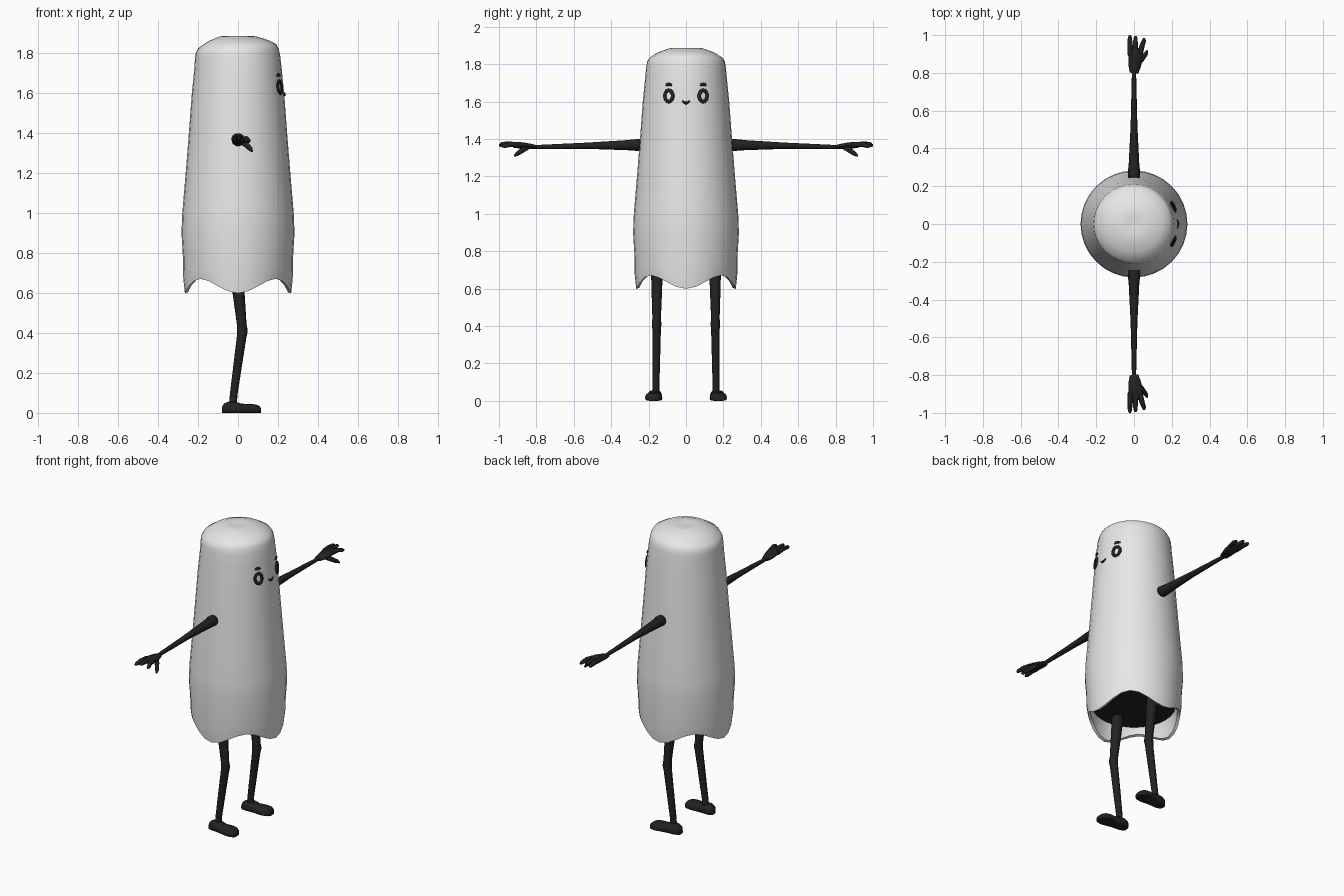
import bpy, bmesh, math
from mathutils import Vector

if "Cube" in bpy.data.objects:
    bpy.data.objects.remove(bpy.data.objects["Cube"])


def material(name, v):
    m = bpy.data.materials.new(name)
    m.diffuse_color = (v, v, v, 1)
    m.use_nodes = True
    m.node_tree.nodes["Principled BSDF"].inputs["Base Color"].default_value = m.diffuse_color
    return m


WHITE = material("sheet white", 0.8)
BLACK = material("soft black", 0.016)


def loft(name, rings, mat, loop=False, cap_start=True, cap_end=True, angle=50):
    """Skin a list of equal-length point rings into a smooth object."""
    bm = bmesh.new()
    vs = [[bm.verts.new(p) for p in r] for r in rings]
    n = len(rings[0])
    for i in range(len(vs) if loop else len(vs) - 1):
        a, b = vs[i], vs[(i + 1) % len(vs)]
        for k in range(n):
            bm.faces.new((a[k], a[(k + 1) % n], b[(k + 1) % n], b[k]))
    if not loop:
        if cap_start:
            bm.faces.new(vs[0])
        if cap_end:
            bm.faces.new(vs[-1])
    bmesh.ops.recalc_face_normals(bm, faces=bm.faces)
    me = bpy.data.meshes.new(name)
    bm.to_mesh(me)
    bm.free()
    me.materials.append(mat)
    ob = bpy.data.objects.new(name, me)
    bpy.context.collection.objects.link(ob)
    bpy.ops.object.select_all(action='DESELECT')
    ob.select_set(True)
    bpy.context.view_layer.objects.active = ob
    bpy.ops.object.shade_smooth_by_angle(angle=math.radians(angle))
    return ob


def tube(name, pts, radii, mat=BLACK, sides=10, loop=False, flat=1.0):
    """Tapered tube along a path; flat scales it along x."""
    pts = [Vector(p) for p in pts]
    n, rings = len(pts), []
    for i, p in enumerate(pts):
        a = pts[(i - 1) % n] if loop or i else p
        b = pts[(i + 1) % n] if loop or i < n - 1 else p
        t = (b - a).normalized()
        u = (Vector((1, 0, 0)) - t * t.x).normalized()
        w = t.cross(u)
        rings.append([p + radii[i] * (flat * u * math.cos(q) + w * math.sin(q))
                      for q in (2 * math.pi * k / sides for k in range(sides))])
    return loft(name, rings, mat, loop)


# Sheet body: outer profile (radius, height, hem wave, tilt), then the inner hem
SIDES = 32
PROFILE = [(.236, .72, 0, 0), (.246, .69, .3, 0), (.25, .64, 1, 0),
           (.266, .635, 1, 0), (.274, .70, .8, 0), (.275, .78, .35, 0),
           (.283, .90, 0, 0), (.279, 1.0, 0, 0), (.262, 1.2, 0, 0),
           (.246, 1.4, 0, 0), (.231, 1.6, 0, 0), (.219, 1.72, 0, 0),
           (.213, 1.785, 0, .005), (.208, 1.812, 0, .012), (.196, 1.835, 0, .01),
           (.15, 1.863, 0, .004), (.09, 1.885, 0, 0), (.045, 1.887, 0, 0),
           (.008, 1.882, 0, 0)]


def ring(r, z, wave, tilt):
    out = []
    for k in range(SIDES):
        a = 2 * math.pi * k / SIDES
        out.append((r * math.cos(a) - .4 * tilt, r * math.sin(a),
                    z - .036 * wave * math.cos(4 * a) + tilt * math.cos(a)))
    return out


loft("sheet_body", [ring(*p) for p in PROFILE], WHITE, cap_start=False)

# Dark underside closing the sheet
loft("dark_underside", [ring(.242, .715, 0, 0), ring(.238, .73, 0, 0)], BLACK)


# Face details wrapped on the +x side of the body
def on_body(y, z, off=.001):
    r = .231 - (z - 1.6) * .1
    return (math.sqrt(r * r - y * y) + off, y, z)


for side, label in ((-1, "left"), (1, "right")):
    y0 = side * .092
    ellipse = [on_body(y0 + .021 * math.cos(a), 1.63 + .030 * math.sin(a))
               for a in (2 * math.pi * k / 24 for k in range(24))]
    tube("eye_ring_" + label, ellipse, [.0095] * 24, sides=8, loop=True, flat=.8)
    brow = [on_body(y0 + .017 * t, 1.692 - .006 * t * t) for t in (-1, -.5, 0, .5, 1)]
    tube("eyebrow_" + label, brow, [.004, .008, .009, .008, .004], sides=8, flat=.8)

    # Arm, slim towards the wrist
    def sp(x, y, z):
        return (x, side * y, z)
    tube("arm_" + label,
         [sp(0, .225, 1.368), sp(0, .24, 1.368), sp(0, .265, 1.368), sp(0, .32, 1.367),
          sp(0, .52, 1.364), sp(0, .81, 1.357)],
         [.02, .032, .033, .028, .018, .011])

    # Palm, flattened, with three fingers and a thumb
    tube("palm_" + label,
         [sp(0, .80, 1.357), sp(.003, .83, 1.36), sp(.008, .87, 1.365), sp(.008, .915, 1.368),
          sp(.006, .93, 1.368)],
         [.011, .015, .018, .017, .010], flat=2.1)
    for i, (x0, x1, y1, z1) in enumerate([(-.018, -.022, 1.0, 1.368), (.006, .008, .995, 1.374),
                                          (.03, .053, .985, 1.362)]):
        tube(f"finger_{i + 1}_{label}",
             [sp(x0, .89, 1.368), sp((x0 + x1) / 2, .94, 1.372), sp(x1, y1 - .012, z1), sp(x1, y1, z1 - .002)],
             [.015, .014, .011, .005], sides=8)
    tube("thumb_" + label,
         [sp(.012, .84, 1.36), sp(.04, .87, 1.343), sp(.062, .90, 1.322), sp(.07, .918, 1.309)],
         [.013, .014, .012, .005], sides=8)

    # Leg bent at the knee
    tube("leg_" + label,
         [sp(-.01, .156, .74), sp(.003, .156, .6), sp(.019, .157, .44), sp(.022, .157, .41),
          sp(.018, .157, .38), sp(-.022, .16, .09), sp(-.026, .161, .03)],
         [.034, .030, .024, .027, .024, .019, .020])

    # Shoe: flat-soled sections from heel to toe
    shoe = []
    for x, w, h in [(-.08, .018, .03), (-.07, .031, .047), (-.045, .038, .057), (-.015, .038, .057),
                    (.015, .039, .046), (.06, .046, .045), (.09, .043, .042),
                    (.108, .033, .034), (.115, .02, .024)]:
        sec = []
        for k in range(16):
            a = 2 * math.pi * k / 16
            c, s = math.cos(a), math.sin(a)
            y = w * math.copysign(abs(c) ** .6, c)
            z = h * (.35 + .65 * s ** .8) if s > 0 else h * .35 * (1 - abs(s) ** .4)
            sec.append((x, side * (.169 + .06 * x) + y, z))
        shoe.append(sec)
    loft("shoe_" + label, shoe, BLACK)

# Small smile
smile = [on_body(.021 * t, 1.592 + .013 * t * t) for t in (-1, -.6, -.2, .2, .6, 1)]
tube("smile", smile, [.003, .0055, .007, .007, .0055, .003], sides=8)
